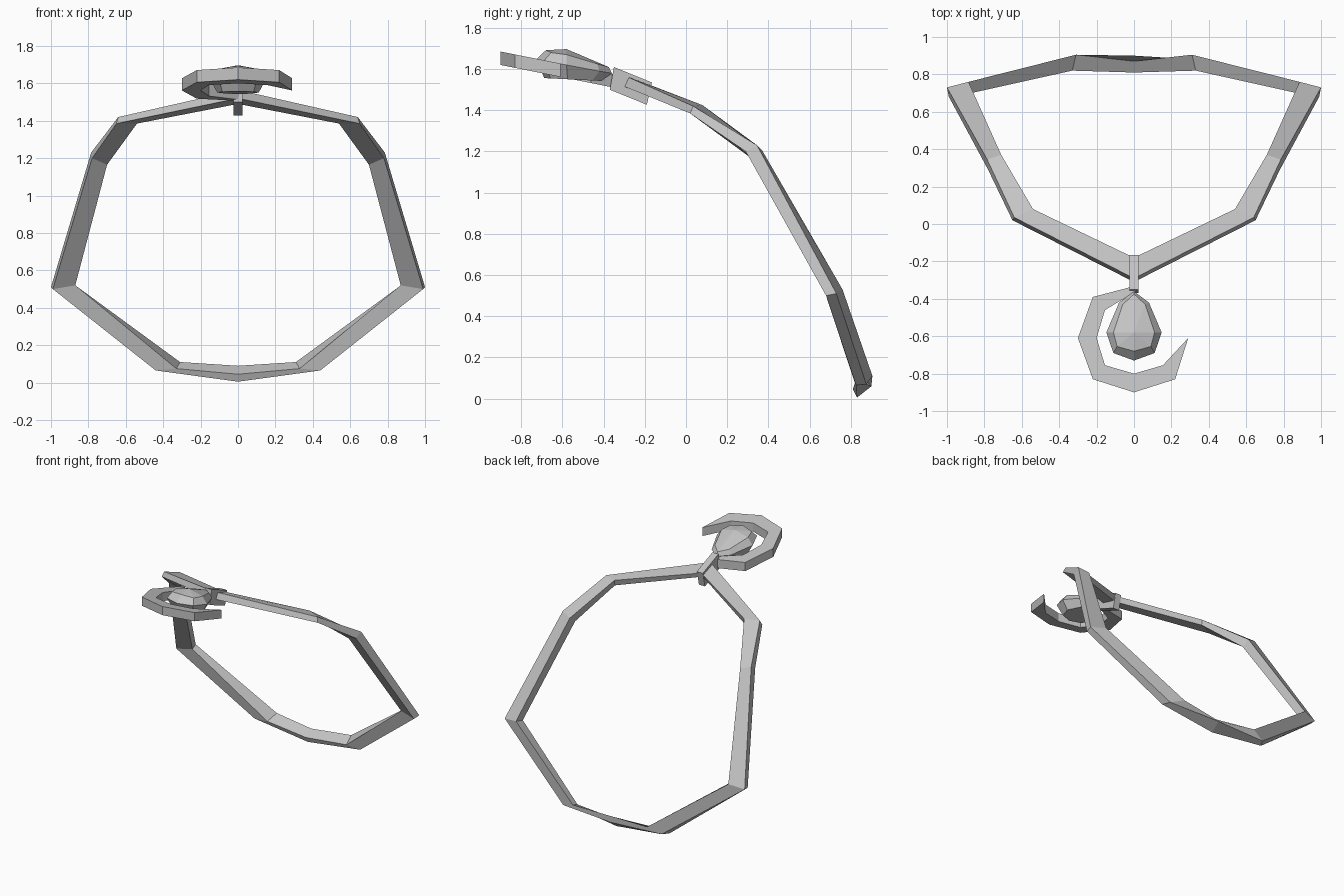
import bpy
import bmesh
from mathutils import Vector

default_cube = bpy.data.objects.get("Cube")
if default_cube:
    bpy.data.objects.remove(default_cube, do_unlink=True)

# One plain grey metal for every part
metal = bpy.data.materials.new("plain_grey")
metal.use_nodes = True
grey = (0.55, 0.55, 0.55, 1.0)
metal.diffuse_color = grey
for node in metal.node_tree.nodes:
    if node.type == "BSDF_PRINCIPLED":
        node.inputs["Base Color"].default_value = grey


def finish(name, mesh_builder):
    """Turn a bmesh into a flat shaded object with outward normals."""
    bmesh.ops.recalc_face_normals(mesh_builder, faces=mesh_builder.faces)
    mesh = bpy.data.meshes.new(name)
    mesh_builder.to_mesh(mesh)
    mesh_builder.free()
    mesh.materials.append(metal)
    part = bpy.data.objects.new(name, mesh)
    bpy.context.collection.objects.link(part)
    return part


def add_rings(builder, rings):
    return [[builder.verts.new(point) for point in ring] for ring in rings]


def bridge(builder, first, second):
    """Join two loops of equal length with quads."""
    count = len(first)
    for i in range(count):
        j = (i + 1) % count
        builder.faces.new((first[i], first[j], second[j], second[i]))


def mirrored(points):
    return [(-x, y, z) for x, y, z in points]


# Chain: corners run outer under, outer top, inner top, inner under
front_middle = [(0, -.31, 1.52), (0, -.29, 1.565), (0, -.18, 1.525), (0, -.20, 1.49)]
back_middle = [(0, .83, .005), (0, .90, .06), (0, .87, .09), (0, .81, .045)]
side_sections = [
    [(.65, .02, 1.385), (.64, .035, 1.42), (.54, .08, 1.425), (.54, .075, 1.385)],
    [(.78, .29, 1.20), (.785, .345, 1.23), (.71, .37, 1.205), (.70, .32, 1.165)],
    [(.99, .68, .50), (1.0, .73, .51), (.885, .76, .53), (.87, .70, .52)],
    [(.44, .825, .065), (.41, .875, .07), (.31, .905, .11), (.33, .82, .075)],
]
chain = bmesh.new()
sections = [front_middle] + side_sections + [back_middle]
sections += [mirrored(section) for section in reversed(side_sections)]
rings = add_rings(chain, sections)
for i, ring in enumerate(rings):
    bridge(chain, ring, rings[(i + 1) % len(rings)])
finish("chain", chain)

# Bail: a sloping block that holds the chain
bail = bmesh.new()
side_profile = [(-.35, 1.61), (-.165, 1.535), (-.19, 1.427), (-.37, 1.50)]
rings = add_rings(bail, [[(x, y, z) for y, z in side_profile] for x in (-.025, .025)])
bridge(bail, *rings)
for ring in rings:
    bail.faces.new(ring)
finish("bail", bail)

# Crescent: outer and inner edges, extruded on a sloping plane
outer_edge = [(.01, -.33), (-.22, -.39), (-.30, -.61), (-.22, -.83),
              (0, -.90), (.22, -.83), (.29, -.61)]
inner_edge = [(.01, -.36), (-.155, -.46), (-.20, -.61), (-.155, -.755),
              (0, -.80), (.155, -.755), (.285, -.615)]


def on_slope(point, height):
    x, y = point
    return (x, y, height - 0.2 * (y + 0.9))


crescent = bmesh.new()
top, bottom = 1.685, 1.62
rings = add_rings(crescent, [
    [on_slope(a, top), on_slope(b, top), on_slope(b, bottom), on_slope(a, bottom)]
    for a, b in zip(outer_edge, inner_edge)])
for first, second in zip(rings, rings[1:]):
    bridge(crescent, first, second)
crescent.faces.new(rings[0])
crescent.faces.new(rings[-1])
finish("crescent", crescent)


# Gem: teardrop with a crown, a girdle and a smaller flat underside
def whole_outline(half):
    return half + mirrored(half[-2:0:-1])


girdle = whole_outline([(0, -.73, 1.645), (.11, -.69, 1.64), (.148, -.58, 1.62),
                        (.08, -.42, 1.59), (0, -.36, 1.58)])
crown = whole_outline([(0, -.68, 1.692), (.09, -.655, 1.68), (.11, -.58, 1.67),
                       (.06, -.43, 1.625), (0, -.375, 1.61)])
middle = Vector((0, -.56, 0))
underside = []
for x, y, z in girdle:
    spot = middle + (Vector((x, y, 0)) - middle) * 0.75
    underside.append((spot.x, spot.y, 1.55 - 0.05 * (spot.y + 0.56)))

gem = bmesh.new()
rings = add_rings(gem, [underside, girdle, crown])
for first, second in zip(rings, rings[1:]):
    bridge(gem, first, second)
gem.faces.new(rings[0])
peak = gem.verts.new((0, -.58, 1.697))
for i, corner in enumerate(rings[-1]):
    gem.faces.new((corner, rings[-1][(i + 1) % len(rings[-1])], peak))
finish("gem", gem)
